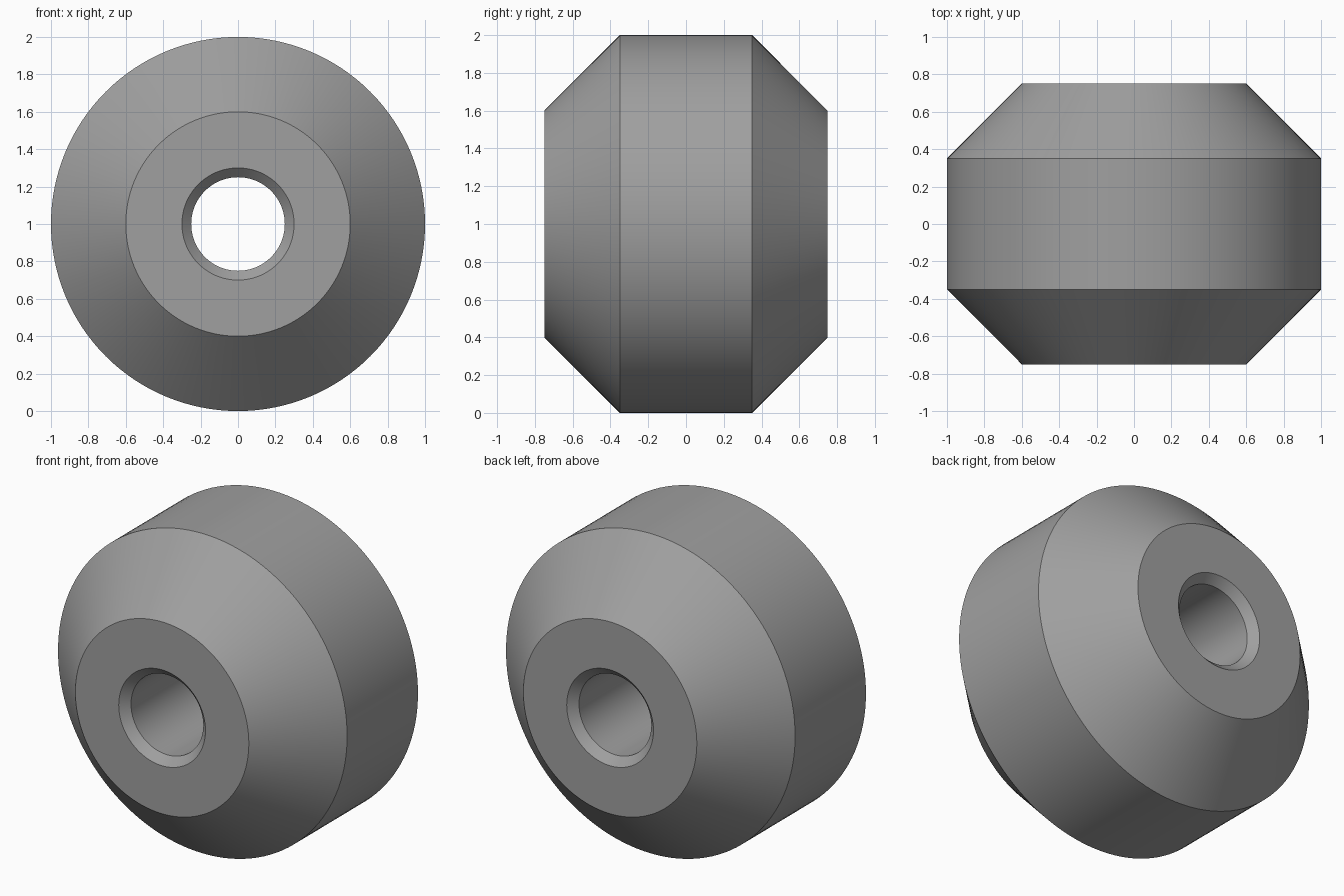
import bpy, bmesh, math

if "Cube" in bpy.data.objects:
    bpy.data.objects.remove(bpy.data.objects["Cube"])

SEGMENTS = 128

# Closed cross-section of the roller: (radius, y along the axle)
half = [(0.25, 0.70), (0.30, 0.75), (0.60, 0.75), (1.00, 0.35)]
profile = half + [(r, -y) for r, y in reversed(half)]

grey = bpy.data.materials.new("grey")
grey.diffuse_color = (0.35, 0.35, 0.35, 1)
grey.use_nodes = True
grey.node_tree.nodes["Principled BSDF"].inputs["Base Color"].default_value = grey.diffuse_color

# Roller body with chamfered rims and a through bore, swept around the axle
bm = bmesh.new()
rings = []
for i in range(SEGMENTS):
    a = 2 * math.pi * i / SEGMENTS
    rings.append([bm.verts.new((r * math.cos(a), y, 1 + r * math.sin(a)))
                  for r, y in profile])
n = len(profile)
for i in range(SEGMENTS):
    p, q = rings[i], rings[(i + 1) % SEGMENTS]
    for j in range(n):
        k = (j + 1) % n
        bm.faces.new((p[j], p[k], q[k], q[j]))
bmesh.ops.recalc_face_normals(bm, faces=bm.faces)

mesh = bpy.data.meshes.new("roller")
bm.to_mesh(mesh)
bm.free()
mesh.materials.append(grey)
roller = bpy.data.objects.new("roller", mesh)
bpy.context.collection.objects.link(roller)

# Smooth round surfaces, sharp rims
bpy.context.view_layer.objects.active = roller
roller.select_set(True)
bpy.ops.object.shade_smooth_by_angle(angle=math.radians(30))
